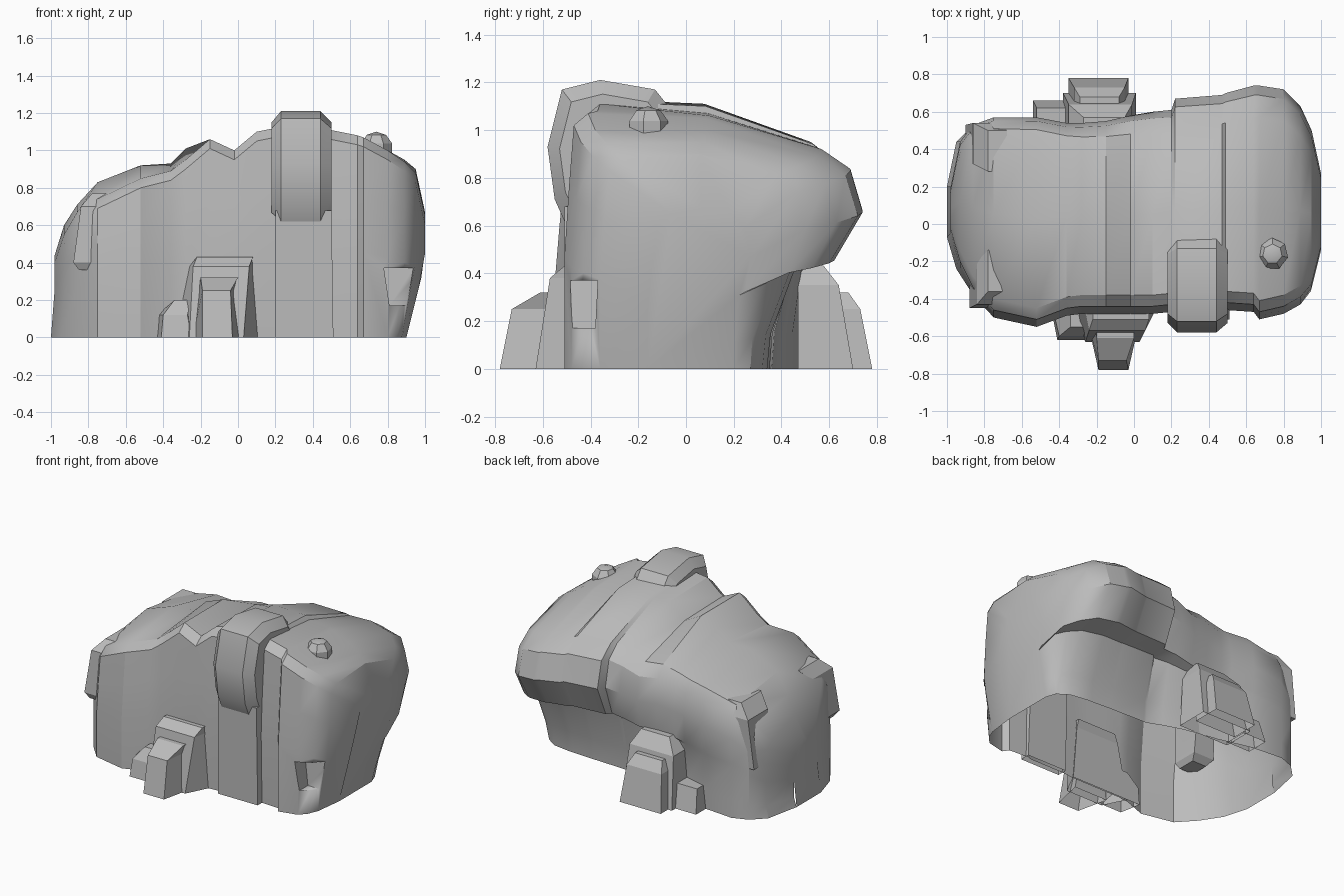
import bpy
import bmesh
from math import radians
from mathutils import Vector

if "Cube" in bpy.data.objects:
    bpy.data.objects.remove(bpy.data.objects["Cube"], do_unlink=True)

stone = bpy.data.materials.new("stone grey")
stone.use_nodes = True
grey = (0.5, 0.5, 0.5, 1)
stone.diffuse_color = grey
shader = next(n for n in stone.node_tree.nodes if n.type == "BSDF_PRINCIPLED")
shader.inputs["Base Color"].default_value = grey
shader.inputs["Roughness"].default_value = 0.9


def finish(bm, name, angle=30):
    """Turn a bmesh into a shaded stone object."""
    bmesh.ops.recalc_face_normals(bm, faces=bm.faces[:])
    mesh = bpy.data.meshes.new(name)
    bm.to_mesh(mesh)
    bm.free()
    mesh.materials.append(stone)
    mesh.shade_smooth()
    mesh.set_sharp_from_angle(angle=radians(angle))
    obj = bpy.data.objects.new(name, mesh)
    bpy.context.scene.collection.objects.link(obj)
    return obj


def loft(rings):
    """Bridge closed rings of points and cap both ends."""
    bm = bmesh.new()
    rows = [[bm.verts.new(p) for p in ring] for ring in rings]
    for a, b in zip(rows, rows[1:]):
        for i in range(len(a)):
            j = (i + 1) % len(a)
            bm.faces.new((a[i], a[j], b[j], b[i]))
    bm.faces.new(rows[0])
    bm.faces.new(rows[-1])
    return bm


def outline(x0, x1, y0, y1, z, front=0):
    """Rectangle whose front edge may be narrowed."""
    return [(x0 + front, y0, z), (x1 - front, y0, z), (x1, y1, z), (x0, y1, z)]


def block(name, *levels):
    """Faceted chunk made of stacked outlines."""
    return finish(loft([outline(*level) for level in levels]), name, 15)


def open_underside(obj):
    bm = bmesh.new()
    bm.from_mesh(obj.data)
    floor = [f for f in bm.faces if all(v.co.z < 0.001 for v in f.verts)]
    bmesh.ops.delete(bm, geom=floor, context="FACES")
    bm.to_mesh(obj.data)
    bm.free()


def body_ring(x, front, top, middle, rear, bulge, inset):
    """Cross-section running from front foot over the top to back foot."""
    shoulder = top - .05
    brow = front + .08
    back = bulge - .06 - .28 * inset
    waist = rear * .72
    lip = bulge - .3 * inset
    lip_z = waist * .69
    foot = bulge - inset
    under = lip - foot
    section = [(front - .02, 0), (front - .02, shoulder * .45),
               (front, shoulder * .75), (front + .02, shoulder), (brow, top),
               ((brow + back) / 2, middle), (back, rear),
               (back + .7 * (bulge - back), rear + .32 * (waist - rear)),
               (bulge, waist), (lip, lip_z),
               (foot + .43 * under, lip_z * .95),
               (foot + .05 * under, lip_z * .32), (foot, 0)]
    ring = []
    for y, z in section:
        px = x
        if x > .8 and z < .4:      # undercut of the end wall
            px -= (x - .8) * .5 * (1 - z / .4)
        if x < -.9 and z == 0:     # flared foot
            px -= .02
        ring.append((px, y, z))
    return ring


# Cross-sections: x, front y, heights at top front, middle and rear,
# furthest back y, and how far the back foot is set in from it
low_lobe = [
    (-.98, -.05, .4, .44, .4, .2, 0),
    (-.93, -.22, .55, .6, .52, .44, 0),
    (-.86, -.36, .67, .71, .66, .53, 0),
    (-.75, -.48, .74, .83, .77, .57, 0),
    (-.52, -.53, .85, .92, .82, .57, .02),
    (-.36, -.47, .89, .93, .83, .54, .03),
    (-.28, -.46, .95, 1.01, .85, .54, .05),
    (-.15, -.46, 1.06, 1.06, .88, .55, .08),
]
high_lobe = [
    (-.02, -.46, 1, .99, .87, .58, .14),
    (.1, -.46, 1.1, 1.09, .92, .6, .2),
    (.2, -.45, 1.12, 1.1, .94, .61, .25),
    (.22, -.45, 1.13, 1.11, .95, .67, .31),
    (.47, -.45, 1.12, 1.1, .94, .69, .34),
    (.49, -.44, 1.11, 1.07, .93, .7, .35),
    (.64, -.45, 1.08, 1.06, .92, .74, .4),
    (.67, -.49, 1.07, 1.05, .91, .74, .4),
    (.8, -.46, 1, 1, .89, .72, .4),
    (.89, -.41, .94, .95, .85, .63, .34),
    (.95, -.34, .88, .9, .81, .5, .23),
    (1, -.14, .65, .67, .65, .27, .07),
]
body = finish(loft([body_ring(*s) for s in low_lobe + high_lobe]), "boulder_body")

# Square pocket cut into the front corner
cutter = block("pocket_cutter", (.81, 1.1, -.7, -.38, .17),
               (.78, 1.1, -.7, -.37, .37))
cutter.hide_render = True
cutter.hide_viewport = True
cut = body.modifiers.new("pocket", "BOOLEAN")
cut.operation = "DIFFERENCE"
cut.solver = "EXACT"
cut.object = cutter
bpy.context.view_layer.objects.active = body
bpy.ops.object.modifier_apply(modifier=cut.name)
bpy.data.objects.remove(cutter, do_unlink=True)
open_underside(body)

# Raised slab that wraps over the front edge, with chamfered sides
slab = [(-.55, .71), (-.58, .93), (-.52, 1.17), (-.36, 1.21), (-.13, 1.17),
        (-.05, 1.07), (-.38, .9), (-.4, .62), (-.51, .62)]
centre = Vector((-.3, .88))
rings = []
for x, size in ((.18, .82), (.23, 1), (.44, 1), (.5, .82)):
    pts = [centre + (Vector(p) - centre) * size for p in slab]
    rings.append([(x, p.x, p.y) for p in pts])
finish(loft(rings), "top_slab", 25)

# Flat strip below the slab, flakes on the low end and leaning rocks
chunks = [
    block("front_strip", (.2, .51, -.51, -.44, 0), (.2, .5, -.51, -.42, .68)),
    block("front_flake", (-.85, -.74, -.43, -.3, .36),
          (-.88, -.72, -.45, -.26, .4), (-.84, -.7, -.43, -.2, .7),
          (-.78, -.68, -.36, -.14, .77)),
    block("back_flake", (-.9, -.76, .34, .53, .36),
          (-.86, -.72, .32, .54, .7), (-.78, -.68, .28, .5, .79)),
    # Rocks leaning on the front
    block("front_rock_tall", (-.34, .11, -.63, -.47, 0, .08),
          (-.26, .08, -.57, -.47, .38, .02), (-.22, .08, -.51, -.45, .43)),
    block("front_rock_step", (-.24, .02, -.78, -.56, 0, .05),
          (-.21, -.02, -.73, -.55, .25, .02), (-.2, 0, -.61, -.53, .32)),
    block("front_rock_small", (-.44, -.22, -.62, -.47, 0, .03),
          (-.43, -.24, -.6, -.47, .12, .03), (-.34, -.25, -.55, -.47, .2)),
    # Rocks leaning on the back
    block("back_rock_tall", (-.38, .01, .47, .7, 0),
          (-.35, -.01, .47, .64, .35), (-.27, -.05, .47, .57, .44)),
    block("back_rock_step", (-.35, -.03, .58, .78, 0),
          (-.32, -.05, .56, .73, .25), (-.29, -.08, .55, .68, .32)),
    block("back_rock_small", (-.54, -.36, .5, .66, 0),
          (-.52, -.36, .5, .62, .16)),
]
for chunk in chunks:
    open_underside(chunk)

# Small round pebble on the top
bm = bmesh.new()
bmesh.ops.create_uvsphere(bm, u_segments=7, v_segments=5, radius=.09)
bmesh.ops.translate(bm, verts=bm.verts[:], vec=(.74, -.16, 1.01))
finish(bm, "top_pebble")
